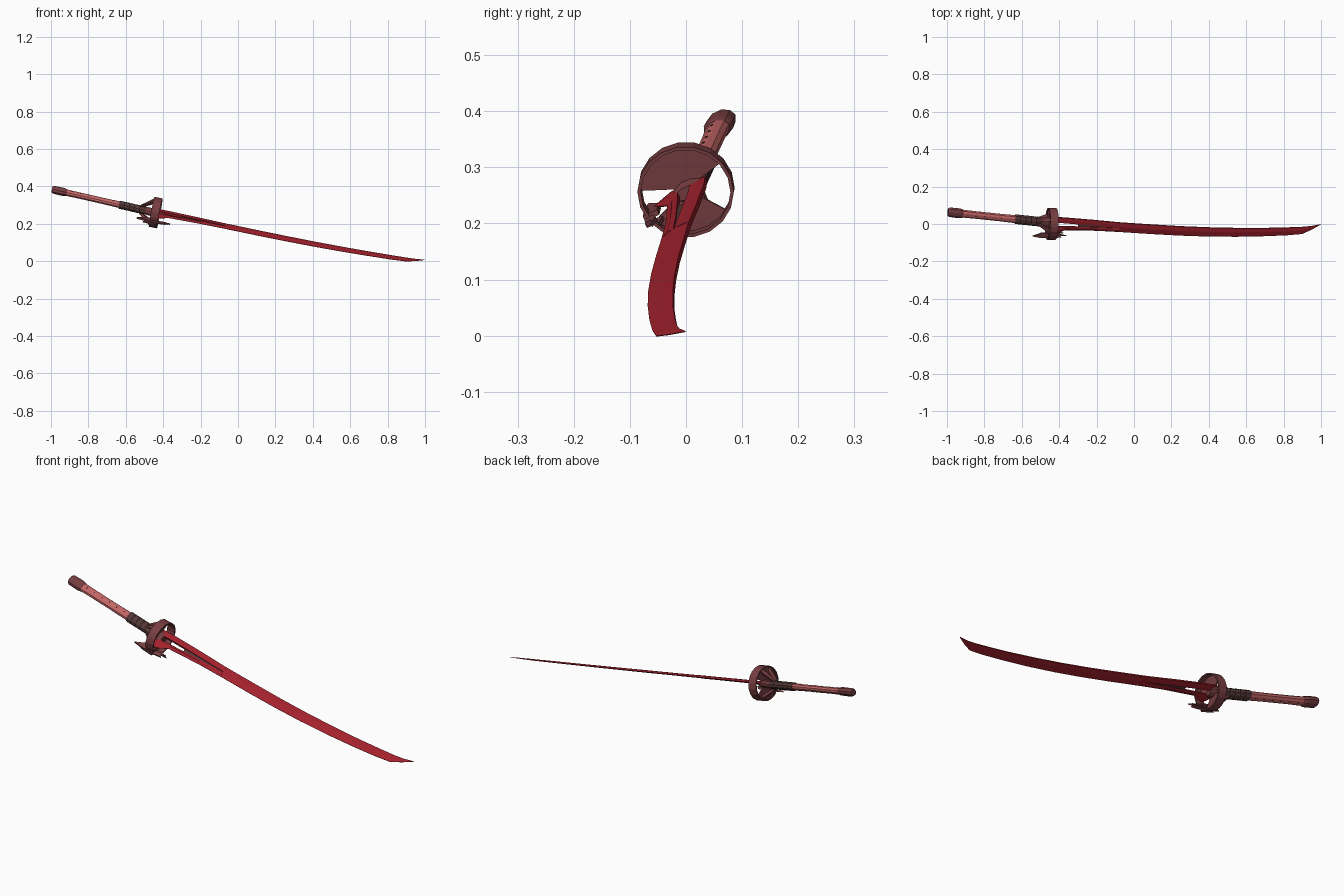
import bpy, bmesh, math
from mathutils import Vector

if "Cube" in bpy.data.objects:
    bpy.data.objects.remove(bpy.data.objects["Cube"])

# Frame of the sword: d = hilt to tip, n = flat of the blade, w = towards the spine
G = Vector((-0.44, 0.0, 0.26))
SX, SY = 0.175, 0.50
N0 = Vector((SX, -SY, 1.0))
d = Vector((1, -0.035, -SX - 0.035 * SY)).normalized()
n = (N0 - d * N0.dot(d)).normalized()
w = n.cross(d)


def P(x, y, h=0.0):
    """Point of the sword plane at top-view x, y, lifted by h along the flat's normal."""
    return Vector((x, y, G.z - SX * (x - G.x) + SY * y)) + n * h


def mat(name, rgb):
    m = bpy.data.materials.new(name)
    m.diffuse_color = (*rgb, 1)
    m.use_nodes = True
    m.node_tree.nodes["Principled BSDF"].inputs["Base Color"].default_value = m.diffuse_color
    return m


RED = mat("blade red", (0.36, 0.015, 0.025))
PINK = mat("grip pink", (0.56, 0.135, 0.135))
BROWN = mat("guard brown", (0.185, 0.048, 0.053))
DARK = mat("collar dark", (0.090, 0.040, 0.039))


def finish(name, bm, material):
    bmesh.ops.recalc_face_normals(bm, faces=bm.faces)
    me = bpy.data.meshes.new(name)
    bm.to_mesh(me)
    bm.free()
    me.materials.append(material)
    ob = bpy.data.objects.new(name, me)
    bpy.context.collection.objects.link(ob)
    return ob


def loft(name, rings, material, closed=False):
    bm = bmesh.new()
    vs = [[bm.verts.new(p) for p in r] for r in rings]
    k = len(vs[0])
    pairs = list(zip(vs, vs[1:])) + ([(vs[-1], vs[0])] if closed else [])
    for a, b in pairs:
        for i in range(k):
            j = (i + 1) % k
            bm.faces.new((a[i], a[j], b[j], b[i]))
    if not closed:
        bm.faces.new(vs[0])
        bm.faces.new(vs[-1])
    return finish(name, bm, material)


def plate(name, pts, t, material, h=0.0):
    """Flat piece lying in the sword plane."""
    return loft(name, [[P(x, y, h + s * t / 2) for x, y in pts] for s in (-1, 1)], material)


# Blade: x, edge y, spine y, half thickness
def section(x, lo, hi, t, sharp=True):
    mid = lo + (hi - lo) * 0.55
    e = 0.0008 if sharp else t
    return [P(x, lo, -e), P(x, mid, -t), P(x, hi, -t * 0.7),
            P(x, hi, t * 0.7), P(x, mid, t), P(x, lo, e)]


blade = [(-0.07, -0.043, 0.007, .0065), (0.1, -0.054, -0.004, .006), (0.25, -0.062, -0.013, .006),
         (0.4, -0.067, -0.019, .0055), (0.55, -0.068, -0.022, .005), (0.7, -0.065, -0.022, .0045),
         (0.82, -0.060, -0.019, .004), (0.9, -0.053, -0.016, .0035), (0.95, -0.030, -0.011, .0025),
         (0.998, -0.003, -0.001, .001)]
loft("blade", [section(*b) for b in blade], RED)

# Two prongs that join the blade to the guard, with a thin dark fill in the slot
loft("spine_prong", [section(x, lo, hi, .0065, False) for x, lo, hi in
     ((-0.45, 0.009, 0.036), (-0.38, 0.007, 0.034), (-0.22, -0.006, 0.021), (-0.07, -0.019, 0.007))], RED)
loft("edge_prong", [section(x, lo, hi, .0065) for x, lo, hi in
     ((-0.46, -0.034, -0.013), (-0.435, -0.056, -0.013), (-0.41, -0.050, -0.013), (-0.37, -0.033, -0.013),
      (-0.2, -0.036, -0.016), (-0.07, -0.043, -0.021))], RED)
plate("slot_fill", [(-0.30, -0.015), (-0.07, -0.022), (-0.07, -0.018), (-0.30, 0.002)], .004, DARK)


# Handle parts: oval sections along a slightly bent centre line
def oval(x, y, a, b, h=-0.004, k=10):
    c = P(x, y, h)
    return [c + w * a * math.cos(2 * math.pi * i / k) + n * b * math.sin(2 * math.pi * i / k)
            for i in range(k)]


def line_y(x):
    return 0.008 - (x + 0.48) * 0.105


def handle(name, secs, m):
    return loft(name, [oval(x, line_y(x), a, b) for x, a, b in secs], m)


handle("grip", [(-0.95, .024, .017), (-0.85, .022, .016), (-0.72, .022, .016), (-0.60, .024, .017)], PINK)
handle("pommel", [(-0.994, .022, .015), (-0.985, .028, .020), (-0.94, .029, .021), (-0.925, .027, .020),
                  (-0.915, .024, .017)], BROWN)
ribs = []
for i in range(5):
    x = -0.635 + i * 0.028
    ribs += [(x, .026, .019), (x + .004, .028, .021), (x + .024, .028, .021)]
handle("collar", ribs + [(-0.492, .025, .018)], DARK)
handle("hub", [(-0.505, .026, .018), (-0.475, .031, .020), (-0.445, .033, .018), (-0.425, .026, .012)], BROWN)

# Rivets along both flats of the grip
for i in range(6):
    x = -0.89 + i * 0.045
    for s in (-1, 1):
        c = P(x, line_y(x), -0.004 + s * 0.0155)
        ring = [(d * math.cos(t) + w * math.sin(t)) * 0.003 for t in [math.pi * j / 3 for j in range(6)]]
        loft("rivet", [[c + r + n * s * o for r in ring] for o in (-0.002, 0.0015)], DARK)

# Guard: outer band and a rear plate made of solid sectors
SIDE = (Vector((0, 1, 0)) - d * d.y).normalized()
UP = d.cross(SIDE)


def disc(r, ang, s):
    t = math.radians(ang)
    return G + d * s + SIDE * r * math.cos(t) + UP * r * math.sin(t) * 0.96


def arc(name, a0, a1, steps, r0, r1, s0, s1, closed=False):
    rings = []
    for i in range(steps if closed else steps + 1):
        a = a0 + (a1 - a0) * i / steps
        rings.append([disc(r0, a, s0), disc(r1, a, s0), disc(r1, a, s1), disc(r0, a, s1)])
    return loft(name, rings, BROWN, closed)


arc("guard_band", 0, 360, 18, .080, .086, -.022, .022, True)
arc("guard_plate_top", 39, 183, 7, .015, .082, -.016, -.008)
arc("guard_plate_bottom", 228, 331, 6, .015, .082, -.016, -.008)

# Struts fanning from the collar to the band
for a in (75, 125, 255, 305):
    p0 = P(-0.525, line_y(-0.525), -0.004)
    u = [disc(.08, a + k, -.018) for k in (-7, 7)]
    v = [disc(.06, a + k, -.014) for k in (-5, 5)]
    q = [p0 + (disc(.024, a + k, 0) - disc(0, a, 0)) for k in (-10, 10)]
    loft("guard_strut", [[q[0], q[1], q[1] + d * .02, q[0] + d * .02], [u[0], u[1], v[1], v[0]]], BROWN)

# Spiked ornament on the edge side of the guard
plate("rear_spike", [(-0.54, -0.070), (-0.49, -0.052), (-0.43, -0.055), (-0.43, -0.080), (-0.50, -0.078)],
      .010, BROWN, -0.012)
plate("lower_spike", [(-0.505, -0.074), (-0.46, -0.064), (-0.43, -0.070), (-0.44, -0.083)], .008, BROWN, -0.026)
plate("front_hook", [(-0.43, -0.080), (-0.43, -0.064), (-0.40, -0.060), (-0.36, -0.069), (-0.395, -0.069),
                     (-0.385, -0.078)], .008, BROWN, -0.016)
plate("front_barb", [(-0.43, -0.062), (-0.42, -0.050), (-0.372, -0.058)], .008, BROWN, -0.024)
